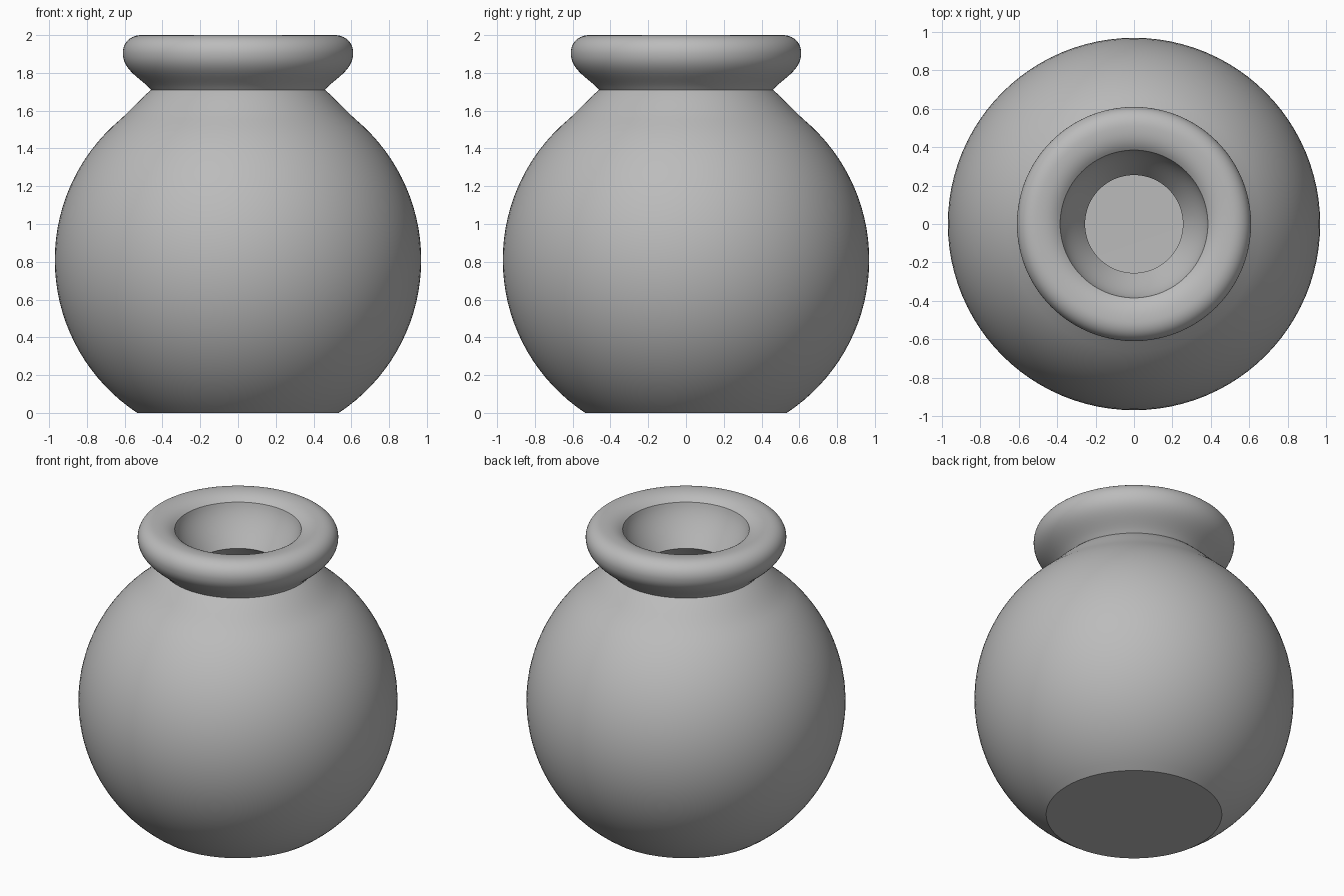
import bpy, bmesh, math
from mathutils import Vector

cube = bpy.data.objects.get("Cube")
if cube:
    bpy.data.objects.remove(cube)

SEGMENTS = 96

clay = bpy.data.materials.new("plain grey")
clay.use_nodes = True
grey = (0.5, 0.5, 0.5, 1)
clay.diffuse_color = grey
clay.node_tree.nodes["Principled BSDF"].inputs["Base Color"].default_value = grey


def arc(radius, centre_z, start, end, steps=32):
    """Points (r, z) on a circle about the axis, angles in degrees."""
    angles = [math.radians(start + (end - start) * i / steps) for i in range(steps + 1)]
    return [(radius * math.cos(a), centre_z + radius * math.sin(a)) for a in angles]


def bezier(a, b, c, d, steps=12):
    """Points on a cubic curve, without its first point."""
    a, b, c, d = map(Vector, (a, b, c, d))
    pts = []
    for i in range(1, steps + 1):
        t = i / steps
        s = 1 - t
        pts.append(tuple(a * s**3 + b * 3 * s * s * t + c * 3 * s * t * t + d * t**3))
    return pts


def lathe(name, profile, material):
    bm = bmesh.new()
    verts = [bm.verts.new((r, 0, z)) for r, z in profile]
    edges = [bm.edges.new(pair) for pair in zip(verts, verts[1:])]
    bmesh.ops.spin(bm, geom=verts + edges, cent=(0, 0, 0), axis=(0, 0, 1),
                   angle=math.tau, steps=SEGMENTS, use_duplicate=False)
    bmesh.ops.remove_doubles(bm, verts=bm.verts, dist=0.0005)
    bmesh.ops.recalc_face_normals(bm, faces=bm.faces)
    mesh = bpy.data.meshes.new(name)
    bm.to_mesh(mesh)
    bm.free()
    mesh.materials.append(material)
    obj = bpy.data.objects.new(name, mesh)
    bpy.context.collection.objects.link(obj)
    bpy.ops.object.select_all(action="DESELECT")
    obj.select_set(True)
    bpy.context.view_layer.objects.active = obj
    bpy.ops.object.shade_smooth_by_angle(angle=math.radians(30))
    return obj


# Flat foot and round belly, easing out to the neck
profile = [(0, 0)] + arc(0.97, 0.81, -56.6, 50)
profile += bezier(profile[-1], (0.56, 1.61), (0.52, 1.66), (0.46, 1.71), 8)

# Rolled rim, over the lip and down to the throat
profile += bezier((0.46, 1.71), (0.51, 1.77), (0.61, 1.81), (0.61, 1.905))
profile += bezier((0.61, 1.905), (0.61, 1.96), (0.57, 2.0), (0.51, 2.0))
profile += bezier((0.51, 2.0), (0.46, 2.0), (0.42, 1.99), (0.385, 1.96), 8)
profile += bezier((0.385, 1.96), (0.37, 1.88), (0.31, 1.8), (0.255, 1.71))

# Hollow inside with a flat floor
profile += bezier((0.255, 1.71), (0.35, 1.63), (0.45, 1.55), (0.5, 1.4), 6)
profile += arc(0.77, 0.81, 49, -51) + [(0, 0.21)]

lathe("pot", profile, clay)
